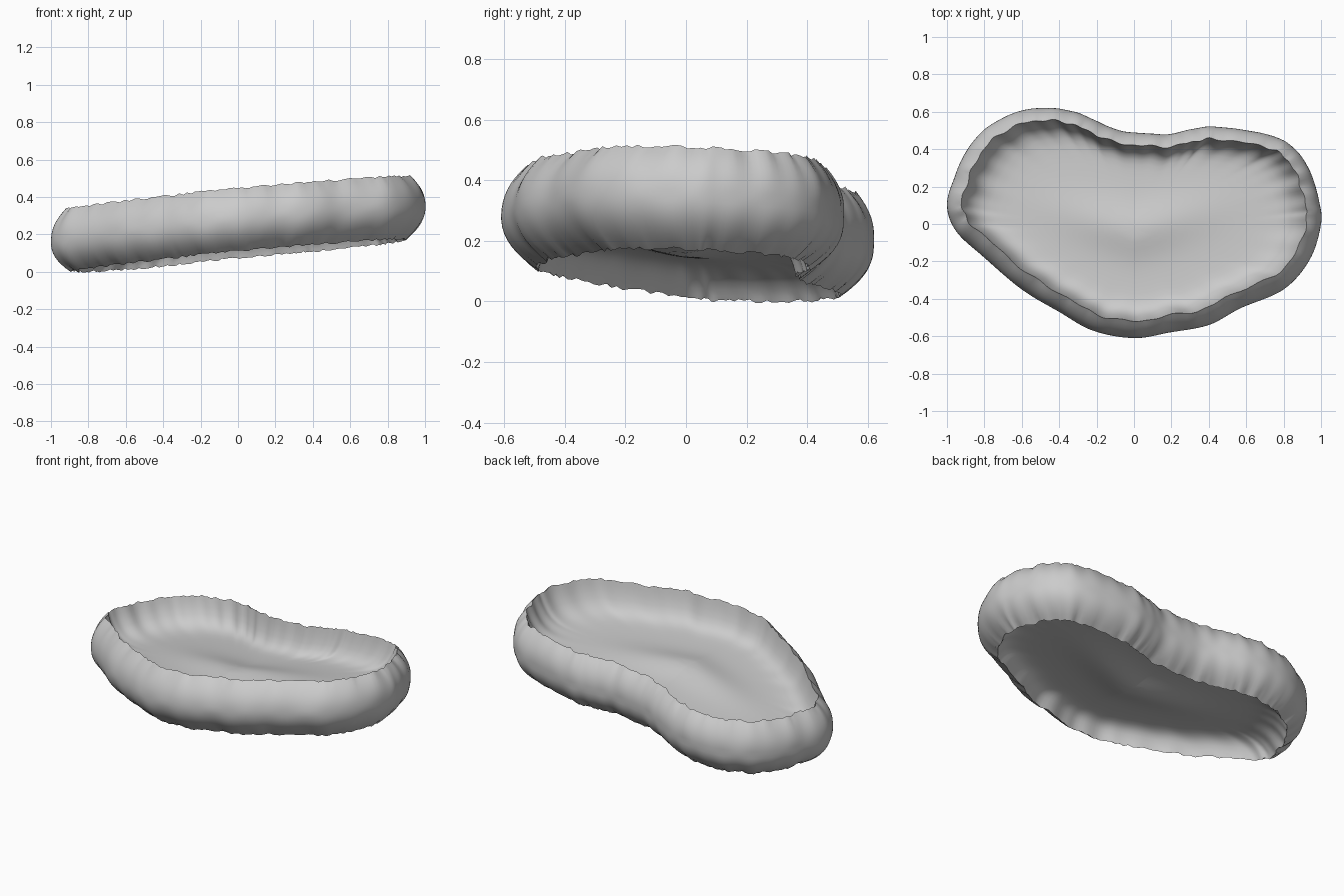
import bpy, bmesh, math, random
from mathutils import Vector

cube = bpy.data.objects.get("Cube")
if cube:
    bpy.data.objects.remove(cube, do_unlink=True)
random.seed(4)

# Widest outline of the bean-shaped body, counter-clockwise
OUTLINE = [Vector(p) for p in (
    (1, 0), (.99, .12), (.95, .26), (.88, .38), (.77, .46), (.6, .5), (.42, .52),
    (.3, .505), (.19, .48), (.05, .485), (-.08, .5), (-.2, .55), (-.32, .6),
    (-.47, .62), (-.62, .6), (-.78, .52), (-.89, .4), (-.96, .25), (-1, .1),
    (-.95, -.04), (-.8, -.18), (-.6, -.35), (-.4, -.47), (-.22, -.57), (0, -.61),
    (.19, -.58), (.4, -.54), (.57, -.45), (.8, -.35), (.94, -.19))]
STEPS = 8
HEIGHT = .335
CENTRE = Vector((0, -.03))


def smooth_loop(points):
    """Closed Catmull-Rom curve through the points."""
    loop = []
    n = len(points)
    for i in range(n):
        a, b, c, d = (points[(i + k) % n] for k in (-1, 0, 1, 2))
        for s in range(STEPS):
            t = s / STEPS
            loop.append(.5 * (2 * b + (c - a) * t + (2 * a - 5 * b + 4 * c - d) * t * t
                              + (3 * b - a - 3 * c + d) * t ** 3))
    return loop


LOOP = smooth_loop(OUTLINE)
N = len(LOOP)
NORMALS = []
for i in range(N):
    along = LOOP[(i + 3) % N] - LOOP[i - 3]
    NORMALS.append(Vector((-along.y, along.x)).normalized())
RAGGED = [random.uniform(-.006, .006) for _ in range(N)]


def base_height(p):
    """Tilted plane that carries the lower rim."""
    return .09 + .093 * p.x - .045 * p.y


def wall_ring(h):
    """Horizontal section of the rounded wall, h from 0 (lower rim) to 1."""
    u = abs(2 * h - 1)
    ring = []
    for i in range(N):
        inset = (.078 if h > .5 else .11) * u ** 2.3
        a = math.tau * i / N
        inset += .004 * u * (math.sin(23 * a) + math.sin(37 * a + 1))
        p = LOOP[i] + NORMALS[i] * inset
        p.y += .012 * max(0, 2 * h - 1)
        z = base_height(p) + h * HEIGHT + RAGGED[i] * u ** 4
        ring.append(Vector((p.x, p.y, z)))
    return ring


def ridge(p):
    """Soft V-shaped fold across the middle."""
    d = p.y + .04 - .25 * abs(p.x)
    return math.exp(-(d / .13) ** 2 - (p.x / .38) ** 2)


def dish_rings(rim, depth, fold):
    """Rings from the rim inwards: steep at the edge, then nearly flat."""
    rings = [rim]
    for s in (.99, .975, .95, .92, .88, .83, .77, .7, .62, .54, .46, .38, .3, .22, .14, .07):
        sink = depth * (1 - math.exp(-(1 - s) / .06))
        ring = []
        for v in rim:
            p = CENTRE + (v.xy - CENTRE) * s
            # ragged rim height fades out inside
            flat = base_height(p) + (HEIGHT if depth > 0 else 0)
            ring.append(Vector((p.x, p.y, flat - sink + fold * ridge(p))))
        rings.append(ring)
    return rings


def loft(name, rings, material, cap=False, flip=False):
    """Skin a stack of closed rings."""
    bm = bmesh.new()
    rows = [[bm.verts.new(v) for v in ring] for ring in rings]
    for low, high in zip(rows, rows[1:]):
        for i in range(N):
            j = (i + 1) % N
            bm.faces.new((low[i], low[j], high[j], high[i]))
    if cap:
        middle = sum(rings[-1], Vector()) / N
        hub = bm.verts.new(middle)
        for i in range(N):
            bm.faces.new((rows[-1][i], rows[-1][(i + 1) % N], hub))
    if flip:
        bmesh.ops.reverse_faces(bm, faces=bm.faces[:])
    mesh = bpy.data.meshes.new(name)
    bm.to_mesh(mesh)
    bm.free()
    mesh.materials.append(material)
    for f in mesh.polygons:
        f.use_smooth = True
    obj = bpy.data.objects.new(name, mesh)
    bpy.context.collection.objects.link(obj)
    return obj


grey = bpy.data.materials.new("pale_grey")
grey.use_nodes = True
colour = (.6, .6, .6, 1)
grey.diffuse_color = colour
grey.node_tree.nodes["Principled BSDF"].inputs["Base Color"].default_value = colour

# Rounded outer wall, hollow upper side and shallower hollow underside
wall = [wall_ring(k / 16) for k in range(17)]
loft("outer_wall", wall, grey)
loft("upper_dish", dish_rings(wall[-1], .17, .035), grey, cap=True)
loft("underside", dish_rings(wall[0], -.1, -.035), grey, cap=True, flip=True)
